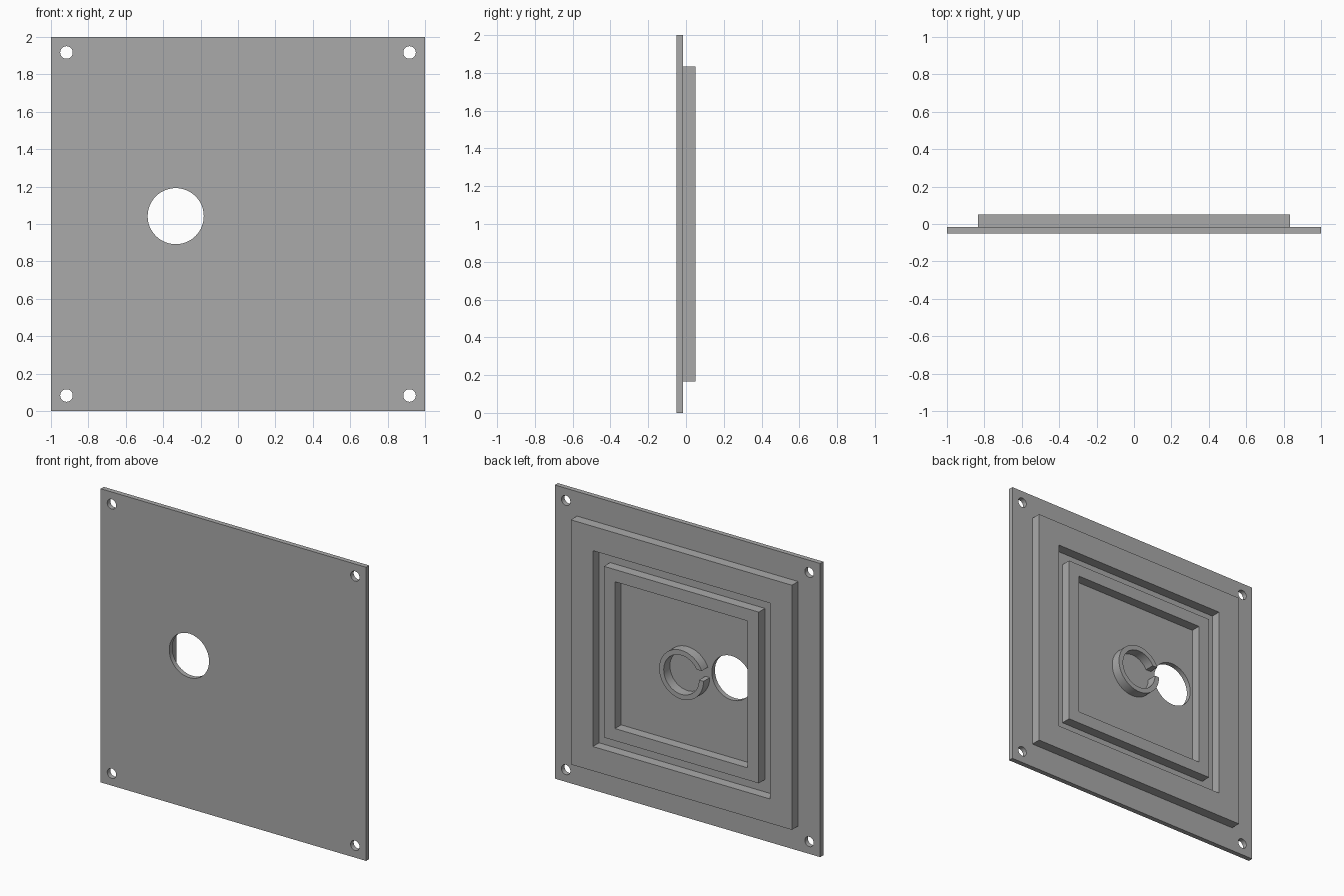
import bpy, bmesh
from math import asin, cos, pi, sin, tau, radians

cube = bpy.data.objects.get("Cube")
if cube:
    bpy.data.objects.remove(cube, do_unlink=True)

grey = bpy.data.materials.new("mid grey")
grey.use_nodes = True
colour = (0.4, 0.4, 0.4, 1)
grey.diffuse_color = colour
grey.node_tree.nodes["Principled BSDF"].inputs["Base Color"].default_value = colour

FRONT, BACK, TOP = -0.05, -0.0167, 0.05   # plate front, plate back, rib tops
MID = 1.0                                 # height of the plate centre


def square(half):
    return [(-half, MID - half), (half, MID - half), (half, MID + half), (-half, MID + half)]


def arc(x, z, radius, start=0.0, end=tau, steps=64):
    return [(x + radius * cos(start + (end - start) * i / steps),
             z + radius * sin(start + (end - start) * i / steps)) for i in range(steps + 1)]


def circle(x, z, radius):
    return arc(x, z, radius)[:-1]


def extruded(name, loops, y0, y1):
    """Fill closed outlines in the xz plane (inner ones are holes) and extrude from y0 to y1."""
    curve = bpy.data.curves.new(name, 'CURVE')
    curve.dimensions = '2D'
    curve.fill_mode = 'BOTH'
    curve.extrude = (y1 - y0) / 2
    for points in loops:
        spline = curve.splines.new('POLY')
        spline.points.add(len(points) - 1)
        for p, (x, z) in zip(spline.points, points):
            p.co = (x, z, 0, 1)
        spline.use_cyclic_u = True
    obj = bpy.data.objects.new(name, curve)
    bpy.context.collection.objects.link(obj)
    obj.location.y = (y0 + y1) / 2
    obj.rotation_euler.x = pi / 2
    bpy.ops.object.select_all(action='DESELECT')
    obj.select_set(True)
    bpy.context.view_layer.objects.active = obj
    bpy.ops.object.convert(target='MESH')
    obj = bpy.context.object
    obj.name = name
    # Weld the caps to the walls
    bm = bmesh.new()
    bm.from_mesh(obj.data)
    bmesh.ops.remove_doubles(bm, verts=bm.verts, dist=1e-5)
    bmesh.ops.recalc_face_normals(bm, faces=bm.faces)
    bm.to_mesh(obj.data)
    bm.free()
    obj.data.materials.clear()
    obj.data.materials.append(grey)
    bpy.ops.object.shade_smooth_by_angle(angle=radians(30))
    return obj


# Base plate with four screw holes and one large off-centre hole
screw_holes = [circle(sx * 0.917, MID + sz * 0.917, 0.0335) for sx in (-1, 1) for sz in (-1, 1)]
extruded("base_plate", [square(1.0), circle(-0.333, 1.042, 0.15)] + screw_holes, FRONT, BACK)

# Two concentric square ribs on the back
extruded("outer_frame", [square(0.833), square(0.667)], BACK, TOP)
extruded("inner_frame", [square(0.583), square(0.5)], BACK, TOP)

# Split ring, its slot running from the centre line upward on the -x side
R_OUT, R_IN, SLOT = 0.167, 0.133, 0.067
outer = arc(0, MID, R_OUT, -pi, pi - asin(SLOT / R_OUT))
inner = arc(0, MID, R_IN, pi - asin(SLOT / R_IN), -pi)
extruded("split_ring", [outer + inner], BACK, TOP)
